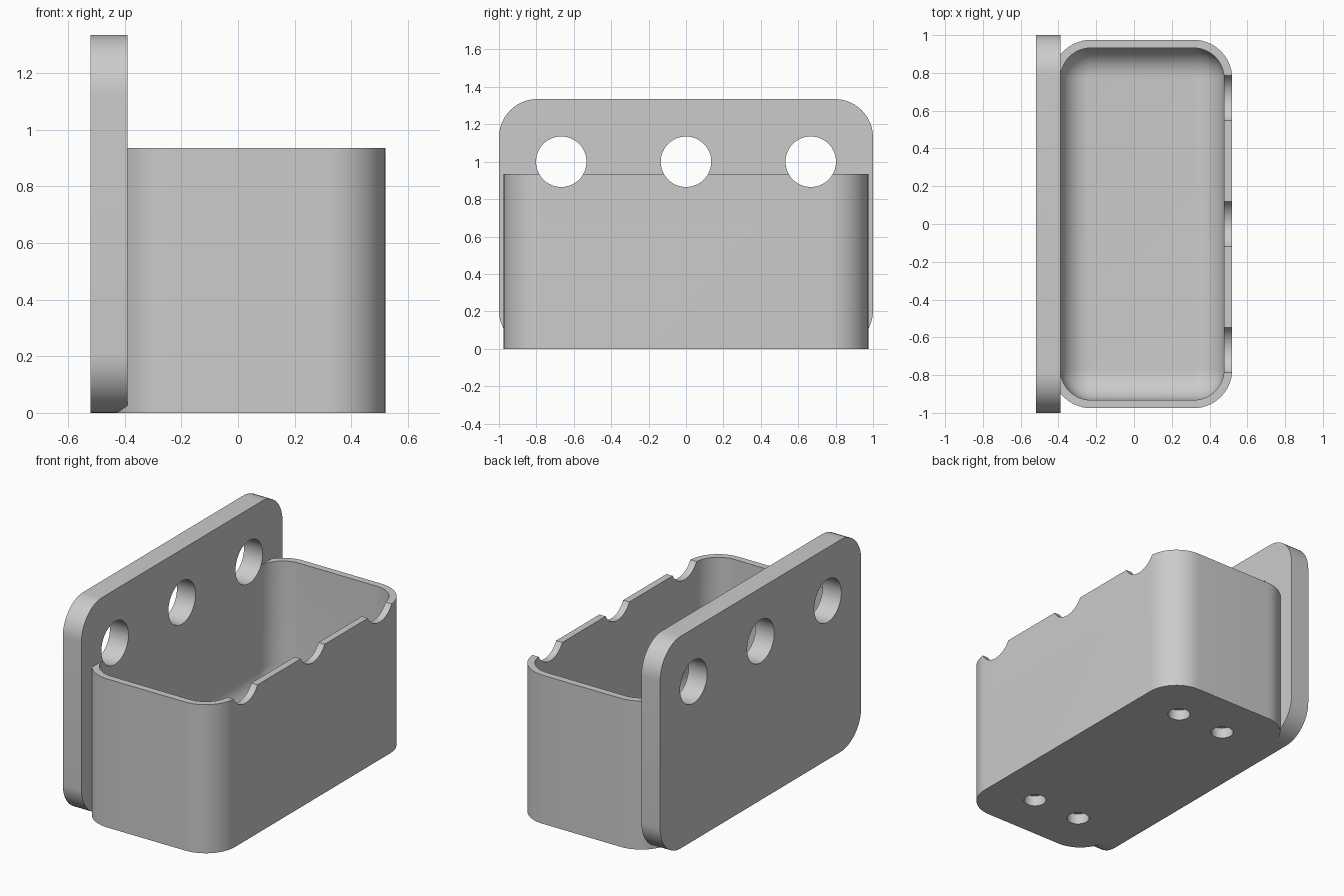
import bpy, bmesh, math
from mathutils import Matrix, Vector

if "Cube" in bpy.data.objects:
    bpy.data.objects.remove(bpy.data.objects["Cube"], do_unlink=True)

grey = bpy.data.materials.new("plain grey")
grey.use_nodes = True
colour = (0.6, 0.6, 0.6, 1)
grey.diffuse_color = colour
grey.node_tree.nodes["Principled BSDF"].inputs["Base Color"].default_value = colour


def rounded_rect(a0, a1, b0, b1, r, steps=14):
    """Counter-clockwise outline of a rectangle with round corners."""
    centres = [(a1 - r, b1 - r), (a0 + r, b1 - r), (a0 + r, b0 + r), (a1 - r, b0 + r)]
    points = []
    for i, (a, b) in enumerate(centres):
        for k in range(steps + 1):
            t = (i + k / steps) * math.pi / 2
            points.append((a + r * math.cos(t), b + r * math.sin(t)))
    return points


def finish(bm, name):
    bmesh.ops.recalc_face_normals(bm, faces=bm.faces)
    mesh = bpy.data.meshes.new(name)
    bm.to_mesh(mesh)
    bm.free()
    mesh.materials.append(grey)
    obj = bpy.data.objects.new(name, mesh)
    bpy.context.collection.objects.link(obj)
    return obj


def loft(name, rings):
    """Closed solid through a stack of matching rings."""
    bm = bmesh.new()
    loops = [[bm.verts.new(p) for p in ring] for ring in rings]
    n = len(loops[0])
    for low, high in zip(loops, loops[1:]):
        for i in range(n):
            j = (i + 1) % n
            bm.faces.new((low[i], low[j], high[j], high[i]))
    bm.faces.new(loops[0][::-1])
    bm.faces.new(loops[-1])
    return finish(bm, name)


def drill(name, centre, radius, depth, axis):
    bm = bmesh.new()
    turn = Vector((0, 0, 1)).rotation_difference(Vector(axis)).to_matrix().to_4x4()
    bmesh.ops.create_cone(bm, cap_ends=True, segments=64, radius1=radius, radius2=radius,
                          depth=depth, matrix=Matrix.Translation(centre) @ turn)
    return finish(bm, name)


def combine(target, other, operation):
    mod = target.modifiers.new(operation.lower(), 'BOOLEAN')
    mod.operation = operation
    mod.solver = 'EXACT'
    mod.object = other
    bpy.ops.object.select_all(action='DESELECT')
    bpy.context.view_layer.objects.active = target
    target.select_set(True)
    bpy.ops.object.modifier_apply(modifier=mod.name)
    bpy.data.objects.remove(other, do_unlink=True)


# Outer body of the bin
outline = rounded_rect(-0.433, 0.52, -0.975, 0.975, 0.205)
holder = loft("wall_bin", [[(x, y, z) for x, y in outline] for z in (0, 0.935)])

# Upright mounting plate
side = rounded_rect(-1, 1, 0, 1.335, 0.205)
plate = loft("back_plate", [[(x, y, z) for y, z in side] for x in (-0.52, -0.39)])
combine(holder, plate, 'UNION')

# Cavity with a filleted floor
floor, fillet = 0.13, 0.155
rings = []
for k in range(13):
    t = k / 12 * math.pi / 2
    d = fillet * (1 - math.sin(t))
    z = floor + fillet * (1 - math.cos(t))
    rings.append([(x, y, z) for x, y in
                  rounded_rect(-0.39 + d, 0.477 - d, -0.932 + d, 0.932 - d, 0.162 - d)])
rings.append([(x, y, 1.6) for x, y, z in rings[-1]])
combine(holder, loft("cavity_cutter", rings), 'DIFFERENCE')

# Screw holes through the plate, leaving notches in the front wall
for y in (-0.667, 0, 0.667):
    combine(holder, drill("screw_cutter", (0, y, 1), 0.135, 2, (1, 0, 0)), 'DIFFERENCE')

# Blind holes under the floor
for x in (-0.125, 0.211):
    for y in (-0.67, 0.67):
        combine(holder, drill("base_cutter", (x, y, 0), 0.066, 0.134, (0, 0, 1)), 'DIFFERENCE')

bpy.ops.object.shade_smooth_by_angle(angle=math.radians(30))
